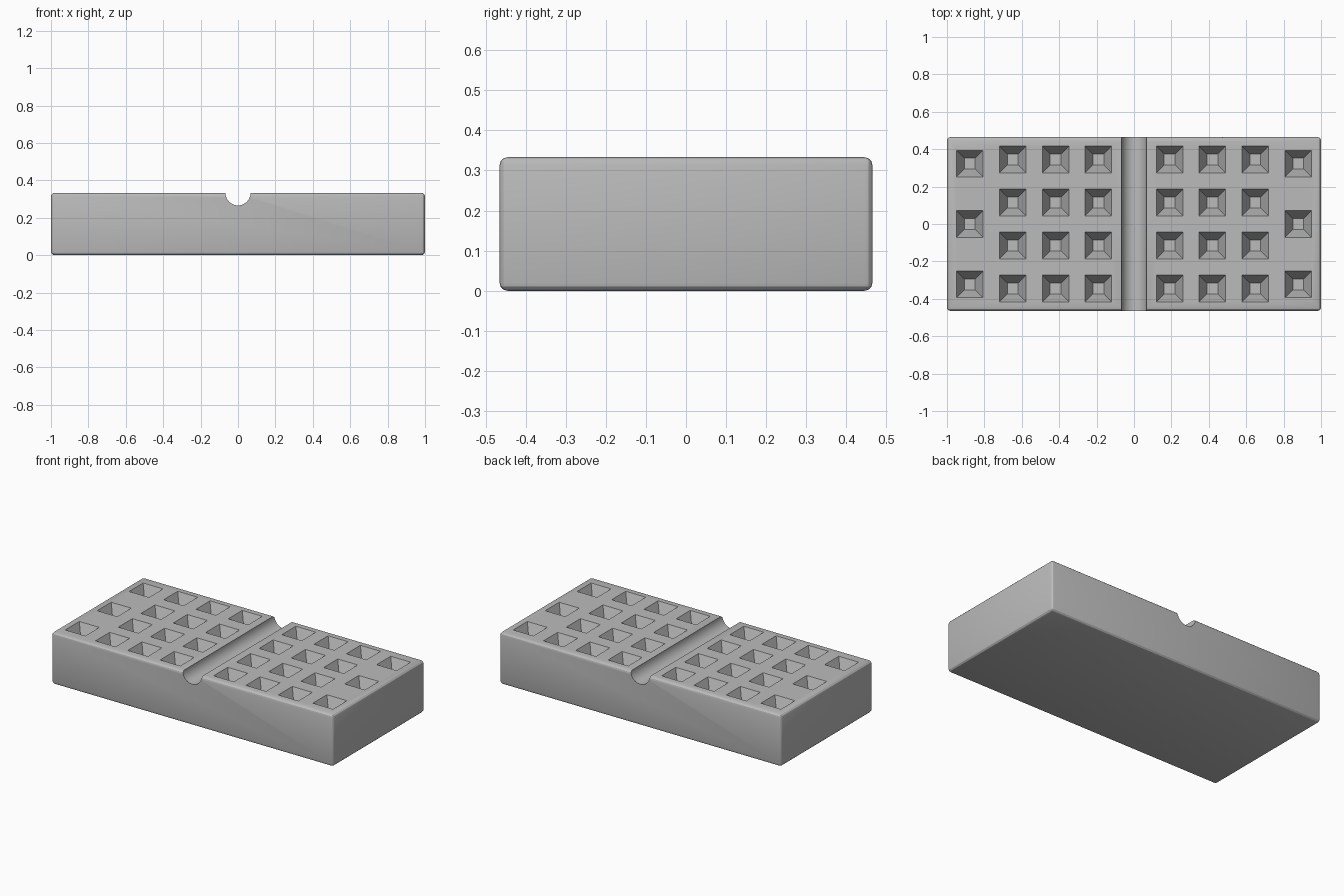
import bpy, bmesh, math
from mathutils import Matrix

old = bpy.data.objects.get("Cube")
if old:
    bpy.data.objects.remove(old, do_unlink=True)

LENGTH, WIDTH, HEIGHT = 2.0, 0.93, 0.333
GROOVE_RADIUS = 0.067
PIT_TOP, PIT_FLOOR, PIT_DEPTH = 0.142, 0.058, 0.1

grey = bpy.data.materials.new("plain grey")
grey.use_nodes = True
colour = (0.5, 0.5, 0.5, 1)
grey.diffuse_color = colour
grey.node_tree.nodes["Principled BSDF"].inputs["Base Color"].default_value = colour


def make_object(name, bm):
    mesh = bpy.data.meshes.new(name)
    bm.to_mesh(mesh)
    bm.free()
    mesh.materials.append(grey)
    obj = bpy.data.objects.new(name, mesh)
    bpy.context.collection.objects.link(obj)
    return obj


def cut(target, cutter):
    mod = target.modifiers.new(cutter.name, "BOOLEAN")
    mod.operation = "DIFFERENCE"
    mod.solver = "EXACT"
    mod.object = cutter
    cutter.hide_render = True
    cutter.hide_set(True)


# Block with softened edges
bm = bmesh.new()
bmesh.ops.create_cube(bm, size=1, matrix=Matrix.Translation((0, 0, HEIGHT / 2))
                      @ Matrix.Diagonal((LENGTH, WIDTH, HEIGHT, 1)))
bmesh.ops.bevel(bm, geom=bm.edges[:], offset=0.02, segments=3, profile=0.5, affect="EDGES")
block = make_object("block", bm)

# Round groove across the middle
bm = bmesh.new()
bmesh.ops.create_cone(bm, cap_ends=True, segments=48, radius1=GROOVE_RADIUS,
                      radius2=GROOVE_RADIUS, depth=WIDTH + 0.2,
                      matrix=Matrix.Translation((0, 0, HEIGHT))
                      @ Matrix.Rotation(math.pi / 2, 4, "X"))
groove_cutter = make_object("groove_cutter", bm)

# Tapered square pits: a grid of three columns and an outer column per half
spots = [(x, y) for x in (0.19, 0.419, 0.648) for y in (-0.345, -0.115, 0.115, 0.345)]
spots += [(0.878, y) for y in (-0.323, 0, 0.323)]
bm = bmesh.new()
rise = 0.02
wide = PIT_TOP + (PIT_TOP - PIT_FLOOR) * rise / PIT_DEPTH
for side in (-1, 1):
    for x, y in spots:
        centre = (side * x, y, HEIGHT + (rise - PIT_DEPTH) / 2)
        bmesh.ops.create_cone(bm, cap_ends=True, segments=4,
                              radius1=PIT_FLOOR / math.sqrt(2), radius2=wide / math.sqrt(2),
                              depth=PIT_DEPTH + rise,
                              matrix=Matrix.Translation(centre)
                              @ Matrix.Rotation(math.pi / 4, 4, "Z"))
pit_cutter = make_object("pit_cutter", bm)

cut(block, groove_cutter)
cut(block, pit_cutter)

# Bake the cuts, drop the helpers and shade
bpy.context.view_layer.objects.active = block
block.select_set(True)
for name in [m.name for m in block.modifiers]:
    bpy.ops.object.modifier_apply(modifier=name)
for helper in (groove_cutter, pit_cutter):
    bpy.data.objects.remove(helper, do_unlink=True)
bpy.ops.object.shade_smooth_by_angle(angle=math.radians(20))
